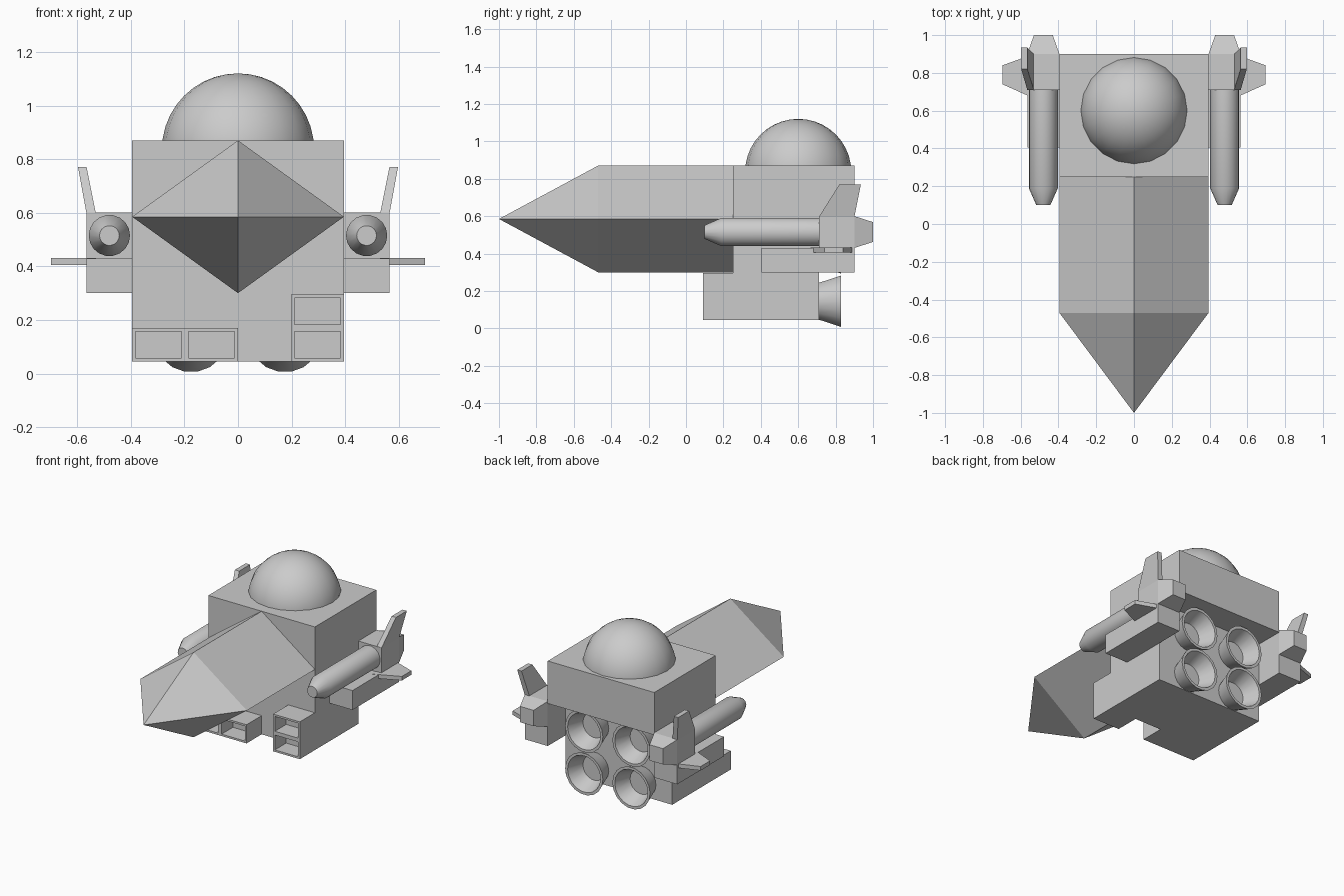
import bpy, bmesh, math
from mathutils import Vector

if "Cube" in bpy.data.objects:
    bpy.data.objects.remove(bpy.data.objects["Cube"])


def finish(name, bm, smooth=False, mirror=False):
    bmesh.ops.recalc_face_normals(bm, faces=bm.faces)
    me = bpy.data.meshes.new(name)
    bm.to_mesh(me)
    bm.free()
    ob = bpy.data.objects.new(name, me)
    bpy.context.collection.objects.link(ob)
    if smooth:
        bpy.ops.object.select_all(action='DESELECT')
        ob.select_set(True)
        bpy.context.view_layer.objects.active = ob
        bpy.ops.object.shade_smooth_by_angle(angle=math.radians(32))
    if mirror:
        ob.modifiers.new("mirror", 'MIRROR').use_mirror_merge = False
    return ob


def loft(name, rings, **kw):
    """Skin equal-length rings of points and cap both ends."""
    bm = bmesh.new()
    vr = [[bm.verts.new(p) for p in r] for r in rings]
    n = len(rings[0])
    for a, b in zip(vr, vr[1:]):
        for i in range(n):
            j = (i + 1) % n
            bm.faces.new((a[i], a[j], b[j], b[i]))
    bm.faces.new(vr[0])
    bm.faces.new(vr[-1])
    return finish(name, bm, **kw)


def rect(x0, x1, z0, z1, y):
    return [(x0, y, z0), (x1, y, z0), (x1, y, z1), (x0, y, z1)]


def box(name, x0, x1, y0, y1, z0, z1, **kw):
    return loft(name, [rect(x0, x1, z0, z1, y0), rect(x0, x1, z0, z1, y1)], **kw)


def turned(name, cx, cz, profile, n, **kw):
    """Round part along y from (radius, y) pairs."""
    rings = [[(cx + r * math.cos(math.tau * i / n), y, cz + r * math.sin(math.tau * i / n))
              for i in range(n)] for r, y in profile]
    return loft(name, rings, smooth=True, **kw)


def intake(name, x0, z0):
    """Box with a recessed opening in its front face."""
    w, h = 0.1975, 0.125
    bm = bmesh.new()
    bmesh.ops.create_cube(bm, size=1)
    for v in bm.verts:
        v.co = Vector((x0 + (v.co.x + .5) * w, 0.09 + (v.co.y + .5) * 0.16, z0 + (v.co.z + .5) * h))
    front = min(bm.faces, key=lambda f: f.calc_center_median().y)
    bmesh.ops.inset_individual(bm, faces=[front], thickness=0.018)
    inner = bmesh.ops.extrude_discrete_faces(bm, faces=[front])['faces'][0]
    bmesh.ops.translate(bm, verts=inner.verts, vec=(0, 0.12, 0))
    finish(name, bm)


W, MID = 0.395, 0.585

# Main hull: lower engine block and overhanging upper block
box("lower_hull", -W, W, 0.25, 0.71, 0.045, MID)
box("upper_hull", -W, W, 0.25, 0.90, MID, 0.87)

# Diamond-section nose with pointed tip
bm = bmesh.new()
section = [(0, 0.87), (W, MID), (0, 0.30), (-W, MID)]
back = [bm.verts.new((x, 0.25, z)) for x, z in section]
mid = [bm.verts.new((x, -0.47, z)) for x, z in section]
tip = bm.verts.new((0, -1, MID))
bm.faces.new(back)
for i in range(4):
    j = (i + 1) % 4
    bm.faces.new((back[i], back[j], mid[j], mid[i]))
    bm.faces.new((mid[i], mid[j], tip))
finish("nose", bm)

# Dome on the upper hull
bm = bmesh.new()
bmesh.ops.create_uvsphere(bm, u_segments=20, v_segments=20, radius=0.284)
bmesh.ops.translate(bm, verts=bm.verts, vec=(0, 0.6, 0.836))
bmesh.ops.bisect_plane(bm, geom=bm.verts[:] + bm.edges[:] + bm.faces[:],
                       plane_co=(0, 0, 0.865), plane_no=(0, 0, 1), clear_inner=True)
finish("dome", bm, smooth=True)

# Front intakes: two side by side on one side, two stacked on the other
for k, (x, z) in enumerate([(-W, 0.045), (-0.1975, 0.045), (0.1975, 0.045), (0.1975, 0.17)]):
    intake(f"intake_{k + 1}", x, z)

# Four hollow engine bells
bell = [(0.098, 0.705), (0.14, 0.83), (0.122, 0.83), (0.082, 0.725)]
for sx in (-0.175, 0.175):
    for z in (0.145, 0.43):
        turned("engine_bell", sx, z, bell, 18)

# Side pods (mirrored): mount, booster, tail block, fin and winglet
box("pod_mount", W, 0.565, 0.405, 0.90, 0.30, 0.43, mirror=True)
turned("booster", 0.48, 0.515, [(0.037, 0.10), (0.077, 0.19), (0.077, 0.72)], 18, mirror=True)
loft("pod_tail", [rect(W, 0.565, 0.43, 0.60, 0.71), rect(W, 0.565, 0.43, 0.60, 0.90),
                  rect(0.43, 0.53, 0.462, 0.568, 1.0)], mirror=True)
loft("fin", [[(0.53, 0.71, 0.595), (0.565, 0.71, 0.595), (0.565, 0.90, 0.595), (0.53, 0.90, 0.595)],
             [(0.565, 0.82, 0.77), (0.597, 0.82, 0.77), (0.597, 0.935, 0.77), (0.565, 0.935, 0.77)]],
     mirror=True)
loft("winglet", [[(0.53, 0.665, 0.405), (0.53, 0.90, 0.405), (0.53, 0.90, 0.432), (0.53, 0.665, 0.432)],
                 [(0.697, 0.74, 0.405), (0.697, 0.84, 0.405), (0.697, 0.84, 0.432), (0.697, 0.74, 0.432)]],
     mirror=True)
